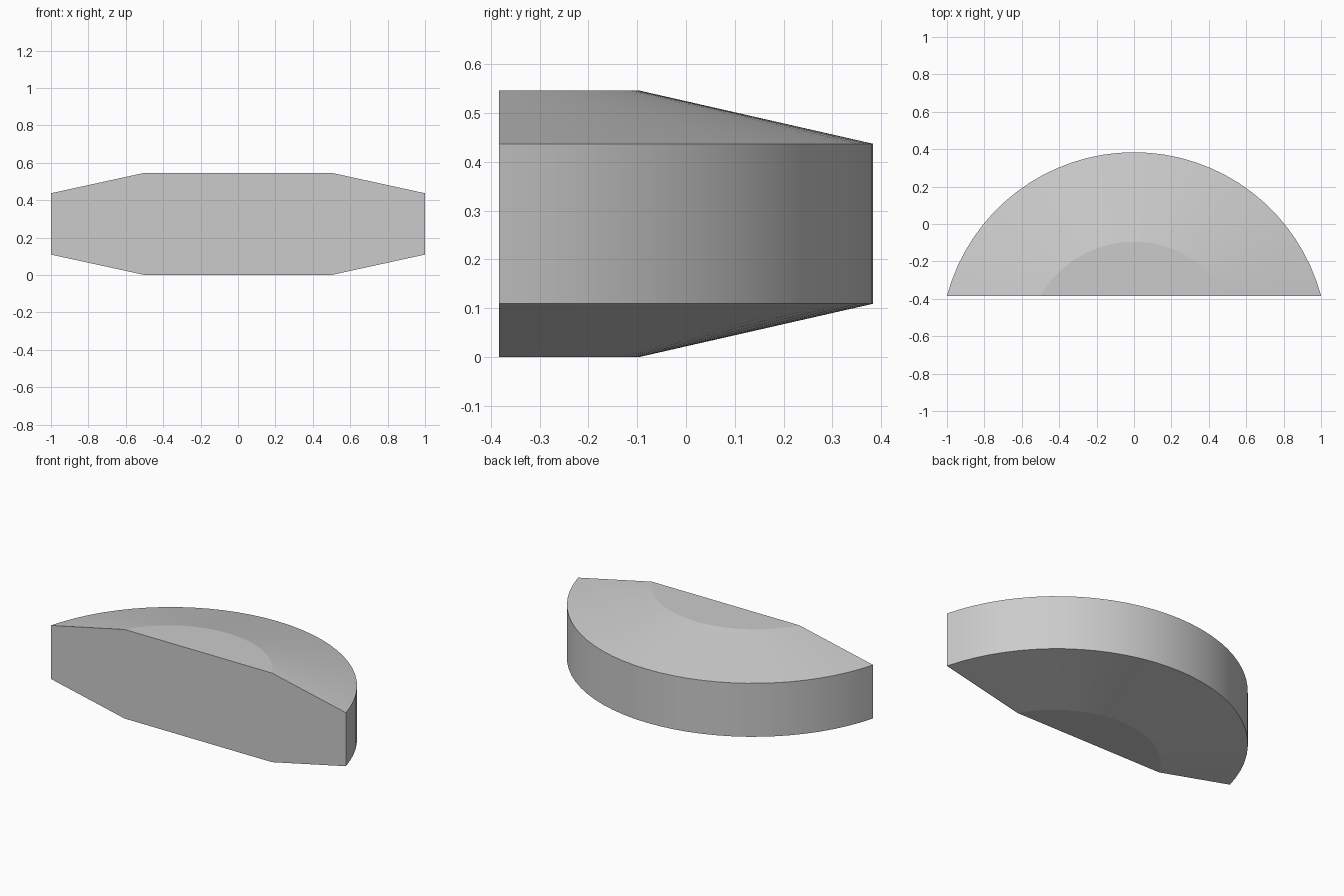
import bpy
import bmesh
from math import sin, cos, radians

cube = bpy.data.objects.get("Cube")
if cube:
    bpy.data.objects.remove(cube, do_unlink=True)

HEIGHT, BEVEL = 0.546, 0.109
FRONT_Y = -0.3837
SEGMENTS = 32

grey = bpy.data.materials.new("light grey")
grey.use_nodes = True
colour = (0.6, 0.6, 0.6, 1)
grey.diffuse_color = colour
grey.node_tree.nodes["Principled BSDF"].inputs["Base Color"].default_value = colour


def arc(bm, half_width, half_angle, z):
    """Circular arc bulging to the back, with its chord on the front plane."""
    a = radians(half_angle)
    r = half_width / sin(a)
    verts = []
    for i in range(SEGMENTS + 1):
        t = a * (2 * i / SEGMENTS - 1)
        verts.append(bm.verts.new((r * sin(t), FRONT_Y + r * (cos(t) - cos(a)), z)))
    return verts


bm = bmesh.new()
# Small arcs bound the flat caps, large arcs bound the upright curved wall
rings = [
    arc(bm, 0.5, 60, 0),
    arc(bm, 1.0, 75, BEVEL),
    arc(bm, 1.0, 75, HEIGHT - BEVEL),
    arc(bm, 0.5, 60, HEIGHT),
]

# Sloped rims and curved wall
for low, high in zip(rings, rings[1:]):
    for i in range(SEGMENTS):
        bm.faces.new((low[i], low[i + 1], high[i + 1], high[i]))

# Flat bottom, top and front
bm.faces.new(rings[0])
bm.faces.new(rings[-1])
bm.faces.new([r[0] for r in rings] + [r[-1] for r in reversed(rings)])
bmesh.ops.recalc_face_normals(bm, faces=bm.faces[:])

mesh = bpy.data.meshes.new("half_round_block")
bm.to_mesh(mesh)
bm.free()
mesh.materials.append(grey)
block = bpy.data.objects.new("half_round_block", mesh)
bpy.context.collection.objects.link(block)

# Smooth the curves but keep the rim creases crisp
bpy.ops.object.select_all(action="DESELECT")
block.select_set(True)
bpy.context.view_layer.objects.active = block
bpy.ops.object.shade_smooth_by_angle(angle=radians(10))
